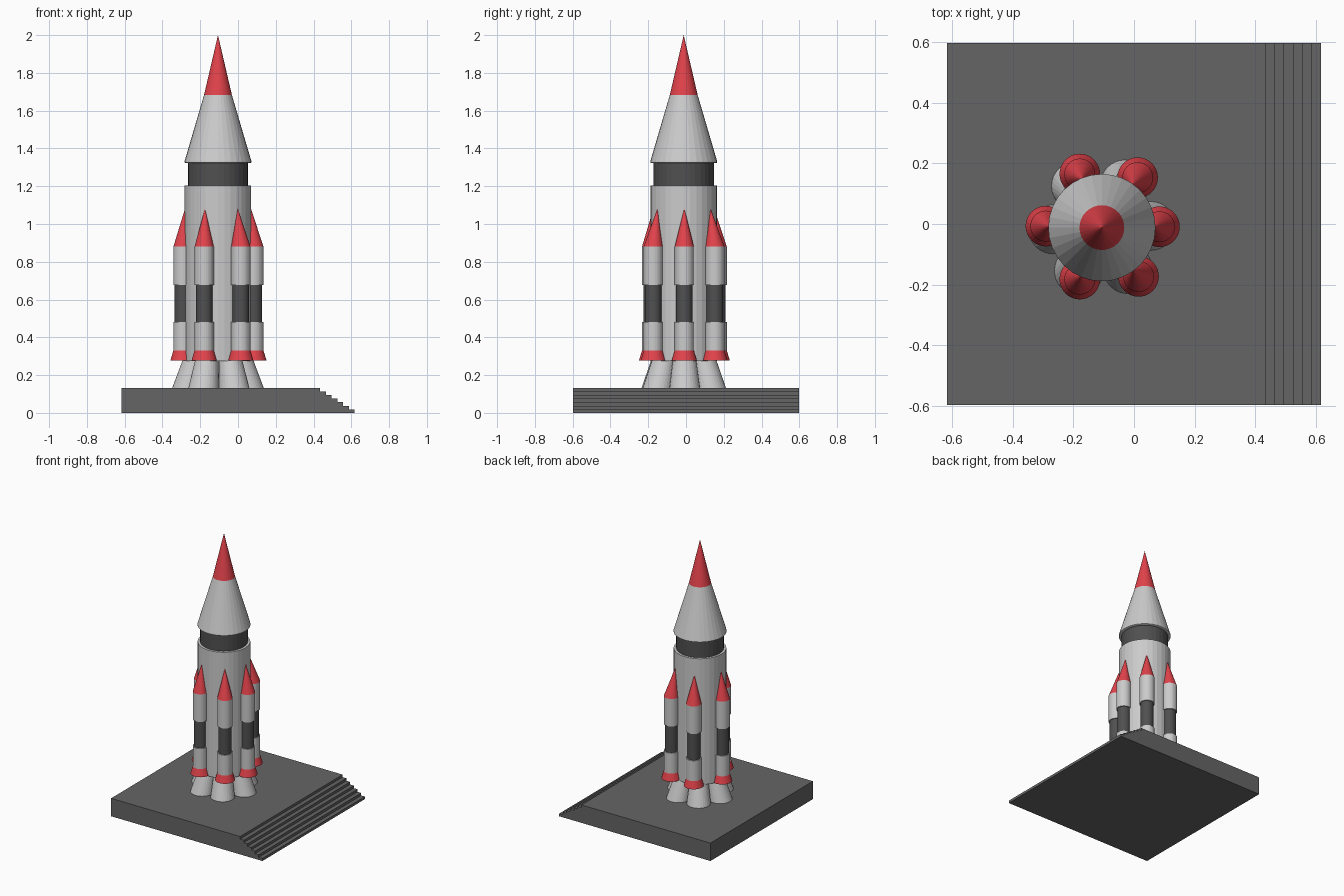
import bpy, bmesh
from math import cos, sin, pi, hypot, radians

if "Cube" in bpy.data.objects:
    bpy.data.objects.remove(bpy.data.objects["Cube"])


def make_mat(name, color):
    m = bpy.data.materials.new(name)
    m.diffuse_color = (*color, 1)
    m.use_nodes = True
    m.node_tree.nodes["Principled BSDF"].inputs["Base Color"].default_value = m.diffuse_color
    return m


WHITE = make_mat("light_grey", (0.58, 0.58, 0.58))
DARK = make_mat("dark_grey", (0.08, 0.08, 0.08))
SLAB = make_mat("slab_grey", (0.13, 0.13, 0.13))
RED = make_mat("red", (0.76, 0.055, 0.07))
SIDES = 32
AX, AY = -0.106, -0.012  # rocket axis


def finish(name, bm, mats):
    bmesh.ops.recalc_face_normals(bm, faces=bm.faces[:])
    me = bpy.data.meshes.new(name)
    bm.to_mesh(me)
    bm.free()
    for m in mats:
        me.materials.append(m)
    ob = bpy.data.objects.new(name, me)
    bpy.context.collection.objects.link(ob)
    return ob


def loft(name, rings, bands):
    """Round solid through rings (x, y, z, radius); one material per band between rings."""
    mats = list(dict.fromkeys(bands))
    bm = bmesh.new()
    loops = []
    for x, y, z, r in rings:
        if r == 0:
            loops.append([bm.verts.new((x, y, z))] * SIDES)
        else:
            loops.append([bm.verts.new((x + r * cos(2 * pi * i / SIDES),
                                        y + r * sin(2 * pi * i / SIDES), z))
                          for i in range(SIDES)])
    for lo, hi, m in zip(loops, loops[1:], bands):
        for i in range(SIDES):
            j = (i + 1) % SIDES
            quad = list(dict.fromkeys([lo[i], lo[j], hi[j], hi[i]]))
            bm.faces.new(quad).material_index = mats.index(m)
    # end caps
    for loop, m in ((loops[0], bands[0]), (loops[-1], bands[-1])):
        if loop[0] is not loop[1]:
            bm.faces.new(loop).material_index = mats.index(m)
    return finish(name, bm, mats)


def lathe(name, profile, bands, x=AX, y=AY):
    return loft(name, [(x, y, z, r) for r, z in profile], bands)


# launch pad: stepped profile extruded along y
W, D, H, STEPS = 0.617, 0.597, 0.132, 7
profile = [(-W, 0)]
for s in range(STEPS):
    x = W - s * 0.0303
    profile += [(x, H * s / STEPS), (x, H * (s + 1) / STEPS)]
profile.append((-W, H))
bm = bmesh.new()
face = bm.faces.new([bm.verts.new((x, -D, z)) for x, z in profile])
ext = bmesh.ops.extrude_face_region(bm, geom=[face])
moved = [v for v in ext["geom"] if isinstance(v, bmesh.types.BMVert)]
bmesh.ops.translate(bm, verts=moved, vec=(0, 2 * D, 0))
finish("launch_pad", bm, [SLAB])

# main stage, collar and nose
lathe("main_body", [(0.176, 0.275), (0.176, 1.203)], [WHITE])
lathe("collar", [(0.159, 1.195), (0.159, 1.33)], [DARK])
lathe("nose", [(0.170, 1.322), (0.177, 1.325), (0.177, 1.332), (0.074, 1.682), (0, 2.0)],
      [WHITE, WHITE, WHITE, RED])

# strap-on boosters, each nose tip leaning in against the main body
boosters = [(-0.291, -0.007), (0.084, -0.009), (-0.179, 0.165),
            (0.012, 0.153), (-0.179, -0.182), (0.015, -0.173)]
for n, (x, y) in enumerate(boosters, 1):
    k = 0.174 / hypot(x - AX, y - AY)
    tip = (AX + (x - AX) * k, AY + (y - AY) * k, 1.083, 0)
    shape = [(0.067, 0.277), (0.051, 0.33), (0.051, 0.48), (0.044, 0.48),
             (0.044, 0.677), (0.051, 0.677), (0.051, 0.88)]
    loft(f"booster_{n}", [(x, y, z, r) for r, z in shape] + [tip],
         [RED, WHITE, WHITE, DARK, WHITE, WHITE, RED])

# engine bells fanning outward under the main stage
for n in range(6):
    a = radians(2 + 60 * n)
    loft(f"engine_bell_{n + 1}",
         [(AX + d * cos(a), AY + d * sin(a), z, r)
          for d, z, r in ((0.162, 0.13, 0.081), (0.125, 0.28, 0.062))],
         [WHITE])
